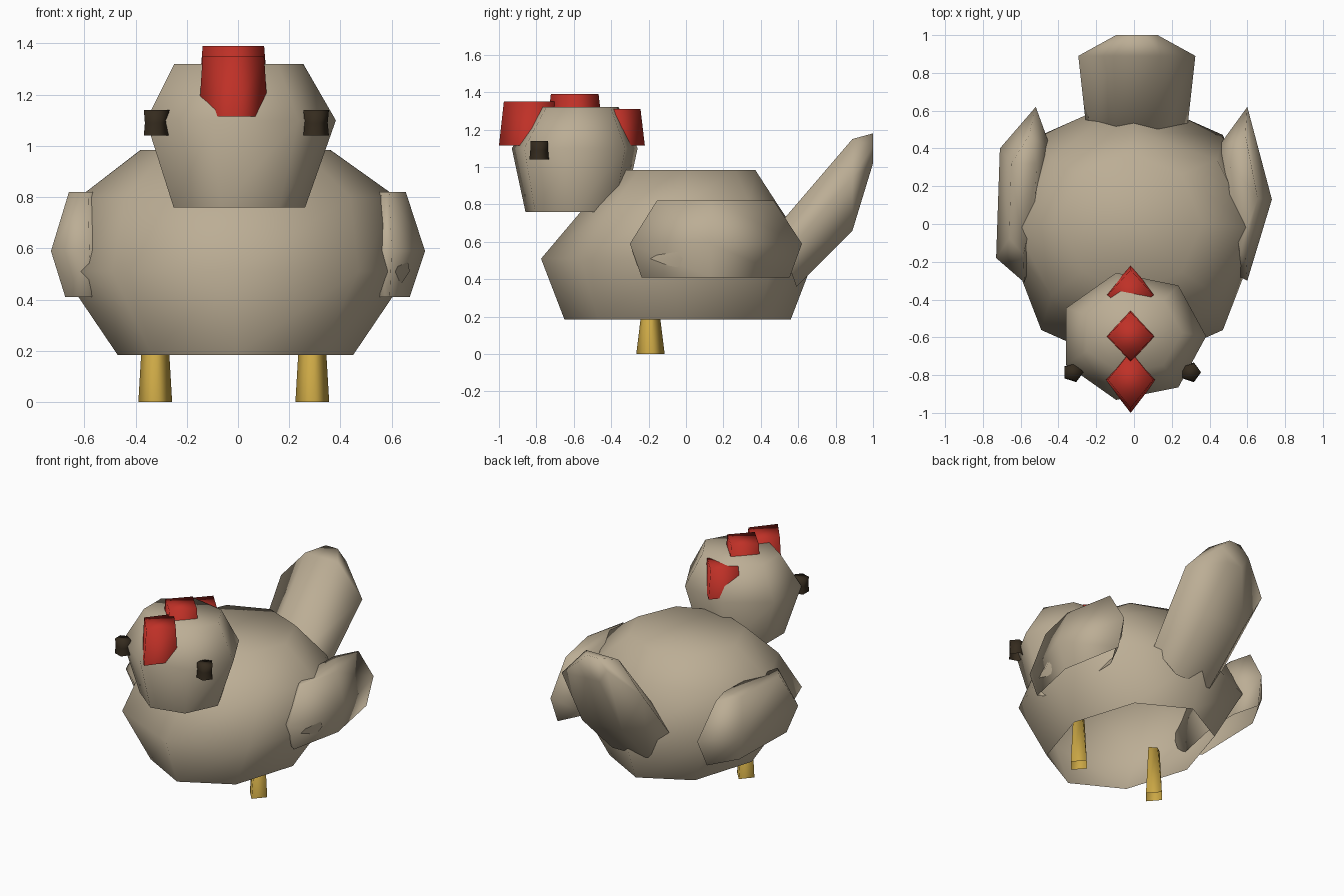
import bpy, bmesh, math

if "Cube" in bpy.data.objects:
    bpy.data.objects.remove(bpy.data.objects["Cube"], do_unlink=True)


def material(name, color):
    m = bpy.data.materials.new(name)
    m.use_nodes = True
    m.diffuse_color = (*color, 1)
    m.node_tree.nodes["Principled BSDF"].inputs["Base Color"].default_value = (*color, 1)
    return m


feather = material("tan feathers", (0.5, 0.42, 0.3))
red = material("comb red", (0.52, 0.03, 0.02))
yellow = material("leg yellow", (0.6, 0.39, 0.06))
dark = material("eye dark brown", (0.035, 0.024, 0.013))


def loft(name, rings, mat):
    """Skin a smooth shell over equal-sided rings: open at the first, closed at the last."""
    bm = bmesh.new()
    loops = [[bm.verts.new(p) for p in ring] for ring in rings]
    n = len(loops[0])
    for a, b in zip(loops, loops[1:]):
        for i in range(n):
            j = (i + 1) % n
            bm.faces.new((a[i], a[j], b[j], b[i]))
    bm.faces.new(loops[-1])
    bmesh.ops.recalc_face_normals(bm, faces=bm.faces)
    for face in bm.faces:
        face.smooth = True
    mesh = bpy.data.meshes.new(name)
    bm.to_mesh(mesh)
    bm.free()
    mesh.materials.append(mat)
    bpy.context.collection.objects.link(bpy.data.objects.new(name, mesh))


def ring(n, x, y, z, rx, ry):
    steps = [math.tau * i / n for i in range(n)]
    return [(x + rx * math.cos(a), y + ry * math.sin(a), z) for a in steps]


# Body: eight-sided hollow shell, wide at the lower middle
loft("body", [ring(8, -0.01, -0.045, 0.185, 0.46, 0.605),
              ring(8, -0.01, -0.045, 0.51, 0.68, 0.73),
              ring(8, 0, -0.02, 0.80, 0.62, 0.51),
              ring(8, -0.01, 0.005, 0.985, 0.37, 0.365)], feather)

# Head: seven-sided
loft("head", [ring(7, -0.008, -0.595, 0.76, 0.27, 0.27),
              ring(7, -0.008, -0.595, 1.10, 0.39, 0.345),
              ring(7, -0.01, -0.575, 1.32, 0.265, 0.22)], feather)


# Wings: outlines seen from above, shrunk towards top and bottom
def wing(name, outline, cx, cy=0.15):
    levels = [(0.41, 0.6, 0.86), (0.59, 1, 1), (0.82, 0.5, 0.68)]
    loft(name, [[(cx + (x - cx) * sx, cy + (y - cy) * sy, z) for x, y in outline]
                for z, sx, sy in levels], feather)


wing("left_wing", [(0.6, 0.62), (0.73, 0.13), (0.6, -0.3),
                   (0.54, -0.27), (0.43, 0.1), (0.44, 0.4)], 0.58)
wing("right_wing", [(-0.52, 0.62), (-0.71, 0.4), (-0.73, -0.18),
                    (-0.58, -0.31), (-0.46, 0.1), (-0.44, 0.4)], -0.59)


# Tail: six-sided sections rising backwards
def tail_section(top, bottom, width):
    mid = ((top[0] + bottom[0]) / 2, bottom[1] * 0.42 + top[1] * 0.58)
    shape = [(-1, mid), (-0.4, top), (0.4, top), (1, mid), (0.5, bottom), (-0.5, bottom)]
    return [(0.015 + width * k, *p) for k, p in shape]


loft("tail", [tail_section((0.47, 0.66), (0.59, 0.36), 0.27),
              tail_section((0.89, 1.15), (0.89, 0.66), 0.31),
              tail_section((1.0, 1.18), (1.0, 1.02), 0.11)], feather)

# Comb: three tapered diamond blocks over the crown
for name, y, low, high, length in [("front_comb", -0.825, 1.115, 1.35, 0.175),
                                   ("middle_comb", -0.595, 1.2, 1.39, 0.15),
                                   ("back_comb", -0.375, 1.115, 1.31, 0.155)]:
    loft(name, [ring(4, -0.018, y, low, 0.135, length),
                ring(4, -0.018, y, high, 0.12, length * 0.85)], red)

# Eyes: pinched five-sided studs; legs: tapered diamond posts
for side, eye_x, leg_x in [("left", 0.3, 0.29), ("right", -0.323, -0.323)]:
    loft(side + "_eye", [ring(5, eye_x, -0.785, 1.04, 0.055, 0.055),
                         ring(5, eye_x, -0.785, 1.09, 0.05, 0.05),
                         ring(5, eye_x, -0.785, 1.14, 0.055, 0.05)], dark)
    loft(side + "_leg", [ring(4, leg_x, -0.19, 0, 0.066, 0.076),
                         ring(4, leg_x, -0.19, 0.34, 0.046, 0.034)], yellow)
